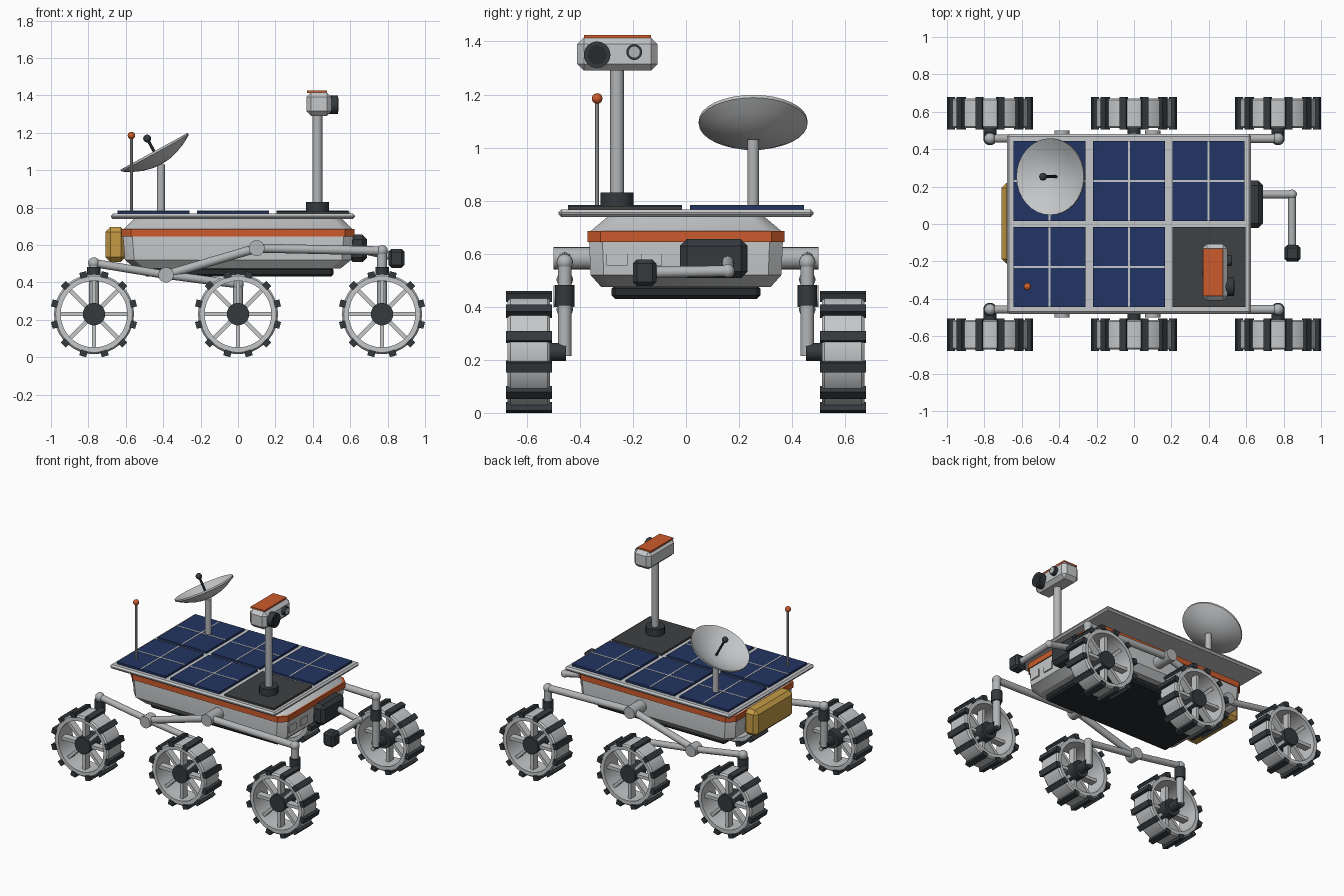
import bpy, bmesh, math
from mathutils import Vector, Matrix

cube = bpy.data.objects.get("Cube")
if cube:
    bpy.data.objects.remove(cube, do_unlink=True)


def material(name, r, g, b):
    m = bpy.data.materials.new(name)
    m.use_nodes = True
    m.diffuse_color = (r, g, b, 1)
    bsdf = next(n for n in m.node_tree.nodes if n.type == 'BSDF_PRINCIPLED')
    bsdf.inputs["Base Color"].default_value = (r, g, b, 1)
    bsdf.inputs["Roughness"].default_value = 0.6
    return m


HULL = material("light_grey", .56, .57, .58)
METAL = material("metal_grey", .45, .46, .47)
DARK = material("dark_slate", .035, .042, .048)
BLACK = material("near_black", .02, .024, .027)
BLUE = material("solar_blue", .016, .035, .125)
ORANGE = material("orange", .60, .105, .025)
GOLD = material("gold", .56, .33, .06)
PLATE = material("charcoal", .05, .052, .054)


def finish(bm, name, mat):
    bmesh.ops.recalc_face_normals(bm, faces=bm.faces)
    me = bpy.data.meshes.new(name)
    bm.to_mesh(me)
    bm.free()
    for p in me.polygons:
        p.use_smooth = True
    me.set_sharp_from_angle(angle=math.radians(32))
    me.materials.append(mat)
    ob = bpy.data.objects.new(name, me)
    bpy.context.collection.objects.link(ob)
    return ob


def box(name, lo, hi, mat, bevel=0):
    lo, hi = Vector(lo), Vector(hi)
    bm = bmesh.new()
    bmesh.ops.create_cube(bm, size=1, matrix=Matrix.Translation((lo + hi) / 2)
                          @ Matrix.Diagonal((*(hi - lo), 1)))
    if bevel:
        bmesh.ops.bevel(bm, geom=bm.edges[:], offset=bevel, segments=1, affect='EDGES')
    return finish(bm, name, mat)


def rod(name, a, b, r, mat, sides=16):
    a, b = Vector(a), Vector(b)
    turn = (b - a).to_track_quat('Z', 'Y').to_matrix().to_4x4()
    bm = bmesh.new()
    bmesh.ops.create_cone(bm, cap_ends=True, segments=sides, radius1=r, radius2=r,
                          depth=(b - a).length,
                          matrix=Matrix.Translation((a + b) / 2) @ turn)
    return finish(bm, name, mat)


def ball(name, c, r, mat):
    bm = bmesh.new()
    bmesh.ops.create_uvsphere(bm, u_segments=16, v_segments=10, radius=r,
                              matrix=Matrix.Translation(c))
    return finish(bm, name, mat)


def lathe(name, profile, centre, axis, mat, steps=36):
    """Spin a closed (radius, height) profile about an axis."""
    bm = bmesh.new()
    vs = [bm.verts.new((r, 0, h)) for r, h in profile]
    es = [bm.edges.new((v, vs[i - 1])) for i, v in enumerate(vs)]
    bmesh.ops.spin(bm, geom=vs + es, cent=(0, 0, 0), axis=(0, 0, 1),
                   angle=math.tau, steps=steps)
    bmesh.ops.remove_doubles(bm, verts=bm.verts, dist=1e-4)
    turn = Vector(axis).to_track_quat('Z', 'Y').to_matrix().to_4x4()
    bm.transform(Matrix.Translation(centre) @ turn)
    return finish(bm, name, mat)


def loft(name, levels, cut, mat):
    """Stack chamfered rectangles given as (z, half length, half width)."""
    bm = bmesh.new()
    rings = []
    for z, hx, hy in levels:
        quarter = [(hx, hy - cut), (hx - cut, hy)]
        pts = quarter + [(-x, y) for x, y in reversed(quarter)]
        pts += [(-x, -y) for x, y in pts]
        rings.append([bm.verts.new((x, y, z)) for x, y in pts])
    for a, b in zip(rings, rings[1:]):
        for i in range(len(a)):
            bm.faces.new((a[i - 1], a[i], b[i], b[i - 1]))
    bm.faces.new(rings[0])
    bm.faces.new(rings[-1])
    return finish(bm, name, mat)


# Body, stripe and belly
loft("hull", [(.475, .55, .32), (.52, .605, .36), (.645, .615, .365),
              (.685, .61, .36), (.74, .555, .295)], .05, HULL)
loft("hull_stripe", [(.645, .622, .372), (.685, .622, .372)], .05, ORANGE)
box("belly_pan", (-.5, -.28, .43), (.51, .28, .48), BLACK, .012)
for y in (-.26, -.13):
    box("side_hatch", (.607, y - .04, .555), (.617, y + .04, .605), HULL)

# Deck with solar panels; one bay holds the mast plate
box("deck", (-.68, -.48, .738), (.625, .48, .767), HULL, .011)
for x in (-.645, -.22, .205):
    for y in (-.445, .015):
        if x > 0 and y < 0:
            box("mast_plate", (x, y, .765), (x + .39, y + .43, .78), PLATE)
            continue
        box("solar_panel", (x, y, .765), (x + .385, y + .43, .782), BLUE)
        box("panel_line_long", (x, y + .21, .78), (x + .385, y + .22, .784), HULL)
        box("panel_line_cross", (x + .188, y, .78), (x + .198, y + .43, .784), HULL)

# Mast and camera head
MX, MY = .425, -.26
rod("mast_base", (MX, MY, .775), (MX, MY, .83), .062, DARK, 20)
rod("mast", (MX, MY, .82), (MX, MY, 1.31), .026, METAL)
box("camera_head", (.365, -.41, 1.29), (.5, -.107, 1.415), HULL, .025)
box("head_cap", (.37, -.385, 1.413), (.477, -.132, 1.425), ORANGE)
rod("large_lens", (.48, -.335, 1.35), (.535, -.335, 1.35), .05, DARK, 24)
rod("large_lens_glass", (.53, -.335, 1.35), (.538, -.335, 1.35), .036, BLACK, 24)
rod("small_lens", (.48, -.195, 1.36), (.522, -.195, 1.36), .03, DARK, 20)
rod("small_lens_glass", (.515, -.195, 1.36), (.525, -.195, 1.36), .021, METAL, 20)

# Whip antenna
rod("whip_antenna", (-.57, -.335, .77), (-.57, -.335, 1.18), .008, METAL, 8)
ball("whip_tip", (-.57, -.335, 1.185), .02, ORANGE)

# Dish antenna
axis = Vector((-math.sin(.5), 0, math.cos(.5)))
rim = Vector((-.443, .253, 1.09))
bowl = [(.205 * t, .068 * (t * t - 1)) for t in (0, .25, .5, .75, 1)]
lathe("dish", bowl + [(r, h + .012) for r, h in reversed(bowl)], rim, axis, HULL, 32)
rod("dish_post", (-.412, .253, .77), (-.412, .253, 1.03), .022, METAL)
rod("dish_feed_strut", rim - axis * .06, rim + axis * .09, .008, DARK, 8)
ball("dish_feed", rim + axis * .09, .021, DARK)

# Power unit at one end, tool arm at the other
box("power_unit", (-.708, -.212, .51), (-.6, .218, .695), GOLD, .025)
box("arm_mount", (.59, -.022, .508), (.69, .232, .655), DARK, .025)
elbow = (.845, .158, .535)
rod("upper_arm", (.66, .158, .575), elbow, .022, METAL)
ball("arm_elbow", elbow, .026, METAL)
rod("fore_arm", elbow, (.845, -.12, .53), .021, METAL)
box("arm_tool", (.805, -.2, .478), (.89, -.112, .578), DARK, .015)


def wheel(x, side):
    c = Vector((x, side * .592, .23))
    out = Vector((0, side, 0))
    lathe("wheel_rim", [(.178, -.08), (.205, -.08), (.214, -.07), (.214, .07),
                        (.205, .08), (.178, .08)], c, out, HULL)
    rod("wheel_hub", c - out * .06, c + out * .065, .06, DARK, 20)
    rod("wheel_motor", c - out * .14, c - out * .05, .034, DARK)
    for i in range(8):
        spoke = box("wheel_spoke", (.045, -.025, -.011), (.184, .025, .011), HULL)
        spoke.matrix_world = (Matrix.Translation(c + out * .02)
                              @ Matrix.Rotation(i * math.tau / 8, 4, 'Y'))
    for i in range(12):
        cleat = box("wheel_cleat", (.2, -.087, -.019), (.233, .087, .019), DARK)
        cleat.matrix_world = (Matrix.Translation(c)
                              @ Matrix.Rotation((i + .5) * math.tau / 12, 4, 'Y'))


# Suspension and wheels, both sides
for side in (-1, 1):
    def at(x, z, y=.457):
        return Vector((x, side * y, z))

    tops = {-.77: .503, 0: .39, .77: .568}
    rocker, bogie = (.1, .583), (-.385, .44)
    rod("rocker_axle", at(*rocker, .33), at(*rocker, .5), .042, METAL, 20)
    rod("bogie_pivot", at(*bogie, .42), at(*bogie, .5), .041, METAL, 20)
    rod("rocker_front_arm", at(*rocker), at(.77, tops[.77]), .024, METAL)
    rod("rocker_rear_arm", at(*rocker), at(*bogie), .024, METAL)
    for x in (-.77, 0):
        rod("bogie_arm", at(*bogie), at(x, tops[x]), .022, METAL)
    for x, z in tops.items():
        ball("arm_end", at(x, z), .031, METAL)
        rod("wheel_leg", at(x, z), at(x, .215), .026, METAL)
        if x:
            rod("steering_motor", at(x, .405), at(x, .482), .036, DARK)
        wheel(x, side)
